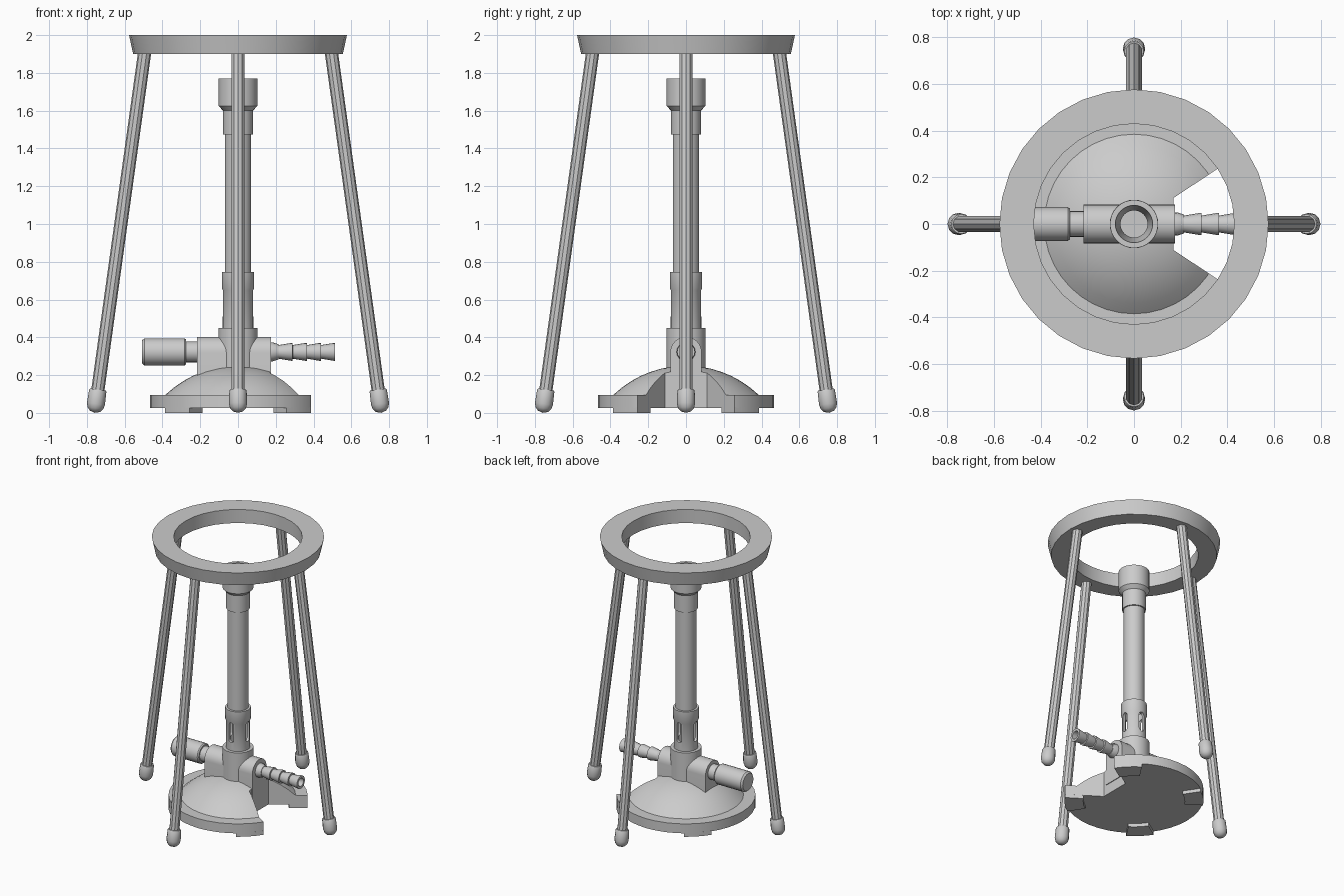
import bpy, bmesh, math
from mathutils import Matrix

if "Cube" in bpy.data.objects:
    bpy.data.objects.remove(bpy.data.objects["Cube"])


def finish(name, bm, mat=None, angle=30):
    bmesh.ops.remove_doubles(bm, verts=bm.verts, dist=1e-5)
    bmesh.ops.recalc_face_normals(bm, faces=bm.faces)
    if mat:
        bm.transform(mat)
    me = bpy.data.meshes.new(name)
    bm.to_mesh(me)
    bm.free()
    ob = bpy.data.objects.new(name, me)
    bpy.context.collection.objects.link(ob)
    smooth(ob, angle)
    return ob


def smooth(ob, angle=30):
    bpy.ops.object.select_all(action='DESELECT')
    ob.select_set(True)
    bpy.context.view_layer.objects.active = ob
    bpy.ops.object.shade_smooth_by_angle(angle=math.radians(angle))


def lathe(name, pts, n=32, closed=False, mat=None, angle=30):
    """Revolve an (r, z) profile about local z."""
    bm = bmesh.new()
    vs = [bm.verts.new((r, 0, z)) for r, z in pts]
    pairs = list(zip(vs, vs[1:])) + ([(vs[-1], vs[0])] if closed else [])
    es = [bm.edges.new(p) for p in pairs]
    bmesh.ops.spin(bm, geom=vs + es, cent=(0, 0, 0), axis=(0, 0, 1),
                   angle=2 * math.pi, steps=n)
    return finish(name, bm, mat, angle)


def prism(name, pts, lo, hi, mat=None):
    """Extrude an (x, y) outline from z=lo to z=hi."""
    bm = bmesh.new()
    f = bm.faces.new([bm.verts.new((x, y, lo)) for x, y in pts])
    ext = bmesh.ops.extrude_face_region(bm, geom=[f])['geom']
    bmesh.ops.translate(bm, vec=(0, 0, hi - lo),
                        verts=[g for g in ext if isinstance(g, bmesh.types.BMVert)])
    return finish(name, bm, mat)


def cut(ob, cutter):
    bpy.context.view_layer.objects.active = ob
    m = ob.modifiers.new('cut', 'BOOLEAN')
    m.operation, m.solver, m.object = 'DIFFERENCE', 'EXACT', cutter
    bpy.ops.object.modifier_apply(modifier=m.name)
    bpy.data.objects.remove(cutter)


def arc(r, a0, a1, n):
    return [(r * math.cos(math.radians(a0 + (a1 - a0) * i / n)),
             r * math.sin(math.radians(a0 + (a1 - a0) * i / n))) for i in range(n + 1)]


# tripod ring
lathe('tripod_ring', [(.43, 1.9), (.555, 1.9), (.577, 2.0), (.43, 2.0)], 32, True)

# tripod legs with rubber feet
tilt = math.atan(.1385)
for i, side in enumerate(('right', 'back', 'left', 'front')):
    m = (Matrix.Rotation(i * math.pi / 2, 4, 'Z') @ Matrix.Translation((.752, 0, .048))
         @ Matrix.Rotation(-tilt, 4, 'Y'))
    lathe(side + '_leg', [(0, .02), (.035, .02), (.035, 1.88), (0, 1.88)], 10, mat=m)
    lathe(side + '_foot', [(0, -.048), (.027, -.04), (.042, -.023), (.048, 0),
                           (.046, .07), (.042, .076), (0, .076)], 12, mat=m, angle=40)

# domed base with a wedge cut out under the hose
R, zc = .555, .25 - .555
dome = [(x, zc + math.sqrt(R * R - x * x)) for x in (.34, .29, .24, .19, .13, .07, 0)]
base = lathe('burner_base', [(0, .025), (.465, .025), (.465, .095), (.385, .095)] + dome, 40)
cut(base, prism('wedge_cutter', [(.17, -.112), (.66, -.436), (.66, .436), (.17, .112)], -.1, .5))
smooth(base)

# base pads
for k in range(4):
    a = 45 + 90 * k
    prism('base_pad_%d' % (k + 1), arc(.465, a - 11.5, a + 11.5, 4) + arc(.34, a + 11.5, a - 11.5, 4),
          0, .03)

# valve body: round-topped block along x, outline in (y, z)
along_x = Matrix(((0, 0, 1, 0), (1, 0, 0, 0), (0, 1, 0, 0), (0, 0, 0, 1)))
outline = [(y, z + .32) for y, z in arc(.083, 0, 180, 16)] + [(-.083, .1), (.083, .1)]
prism('valve_body', outline, -.217, .175, along_x)
lathe('valve_post', [(0, .12), (.104, .12), (.104, .45), (0, .45)])

# air collar with four slots
collar = lathe('air_collar', [(.062, .44), (.081, .44), (.081, .65), (.086, .66),
                              (.086, .745), (.062, .745)], 32, True)
for k in range(4):
    slot = [(y, z + .635) for y, z in arc(.02, 0, 180, 8)] + \
           [(y, z + .53) for y, z in arc(.02, 180, 360, 8)]
    cut(collar, prism('slot_cutter', slot, .03, .15,
                      Matrix.Rotation(k * math.pi / 2, 4, 'Z') @ along_x))
smooth(collar)

# barrel with flared tip
lathe('barrel', [(.058, .7), (.07, .7), (.07, 1.475), (.079, 1.475), (.079, 1.6),
                 (.103, 1.625), (.103, 1.77), (.08, 1.77), (.072, 1.7), (.058, 1.6)], 32, True)

# gas knob and neck on the left
left = Matrix.Translation((0, 0, .323)) @ Matrix.Rotation(-math.pi / 2, 4, 'Y')
lathe('valve_neck', [(0, .2), (.055, .2), (.055, .285), (0, .285)], 24, mat=left)
lathe('valve_knob', [(0, .275), (.066, .275), (.072, .283), (.072, .495),
                     (.062, .507), (0, .507)], 24, mat=left)

# barbed hose nozzle on the right
right = Matrix.Translation((0, 0, .323)) @ Matrix.Rotation(math.pi / 2, 4, 'Y')
barb = [(0, .16), (.05, .16), (.05, .185), (.04, .215)]
for x in (.215, .29, .365, .44):
    barb += [(.036, x), (.047, x + .065), (.047, x + .074)]
barb += [(.03, .514), (.03, .25), (0, .25)]
lathe('hose_nozzle', barb, 16, mat=right)
